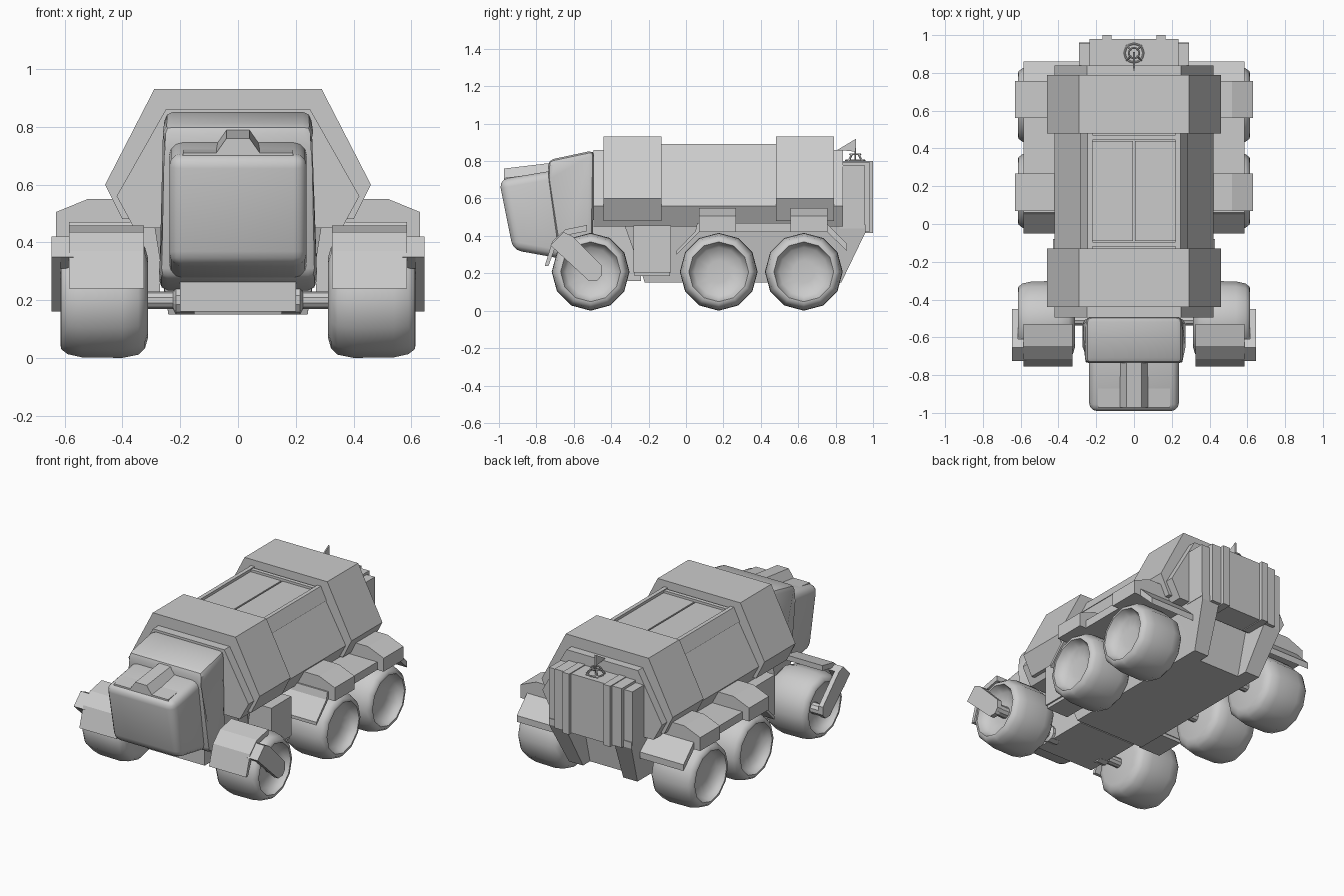
import bpy, bmesh, math
from mathutils import Vector

if "Cube" in bpy.data.objects:
    bpy.data.objects.remove(bpy.data.objects["Cube"])


def finish(name, bm, mirror=False, smooth=None):
    bmesh.ops.recalc_face_normals(bm, faces=bm.faces)
    me = bpy.data.meshes.new(name)
    bm.to_mesh(me)
    bm.free()
    ob = bpy.data.objects.new(name, me)
    bpy.context.collection.objects.link(ob)
    if smooth:
        bpy.ops.object.select_all(action='DESELECT')
        ob.select_set(True)
        bpy.context.view_layer.objects.active = ob
        bpy.ops.object.shade_smooth_by_angle(angle=math.radians(smooth))
    if mirror:
        ob.modifiers.new("Mirror", 'MIRROR')
    return ob


def prism(name, pts, axis, a, b, mirror=False, bevel=0, segs=1, smooth=None, taper=None):
    """Extrude a profile: axis 'x' takes (y, z) points, axis 'y' takes (x, z)."""
    bm = bmesh.new()
    ring = lambda t: [bm.verts.new((t, p, q) if axis == 'x' else (p, t, q)) for p, q in pts]
    r0, r1 = ring(a), ring(b)
    bm.faces.new(r0)
    bm.faces.new(r1[::-1])
    n = len(pts)
    for i in range(n):
        bm.faces.new((r0[i], r0[(i + 1) % n], r1[(i + 1) % n], r1[i]))
    if taper:
        for v in bm.verts:
            taper(v)
    bmesh.ops.recalc_face_normals(bm, faces=bm.faces)
    if bevel:
        bmesh.ops.bevel(bm, geom=bm.edges[:], offset=bevel, segments=segs,
                        profile=0.5, affect='EDGES', clamp_overlap=True)
    return finish(name, bm, mirror, smooth)


def box(name, x, y, z, **kw):
    return prism(name, [(y[0], z[0]), (y[1], z[0]), (y[1], z[1]), (y[0], z[1])], 'x', *x, **kw)


def lathe(name, prof, y, z, sides, smooth=None):
    """Spin (x, radius) points around an x-directed axle; mirrored."""
    bm = bmesh.new()
    rings = []
    for x, r in prof:
        rings.append([bm.verts.new((x, y + r * math.sin(2 * math.pi * i / sides),
                                    z - r * math.cos(2 * math.pi * i / sides))) for i in range(sides)])
    for r0, r1 in zip(rings, rings[1:]):
        for i in range(sides):
            j = (i + 1) % sides
            bm.faces.new((r0[i], r0[j], r1[j], r1[i]))
    bm.faces.new(rings[0])
    bm.faces.new(rings[-1][::-1])
    return finish(name, bm, True, smooth)


def strut(name, p, q, r):
    p, q = Vector(p), Vector(q)
    bm = bmesh.new()
    bmesh.ops.create_cone(bm, cap_ends=True, segments=6, radius1=r, radius2=r, depth=(q - p).length)
    bm.transform((q - p).to_track_quat('Z', 'Y').to_matrix().to_4x4())
    bmesh.ops.translate(bm, verts=bm.verts, vec=(p + q) / 2)
    return finish(name, bm)


def sym(half):
    return half + [(-x, z) for x, z in reversed(half)]


# Hull and its two raised bands
prism("hull", sym([(0.36, 0.45), (0.42, 0.56), (0.25, 0.86)]), 'y', -0.495, 0.84)
for name, y0, y1 in (("front_band", -0.44, -0.13), ("rear_band", 0.48, 0.79)):
    prism(name, sym([(0.40, 0.48), (0.46, 0.60), (0.29, 0.93)]), 'y', y0, y1)

# Roof hatch: side rails, cross bars, two doors
prism("roof_rail", [(0.22, 0.85), (0.22, 0.89), (0.245, 0.89), (0.285, 0.81)], 'y', -0.13, 0.48, mirror=True)
for name, y0 in (("front_crossbar", -0.12), ("rear_crossbar", 0.445)):
    box(name, (-0.22, 0.22), (y0, y0 + 0.025), (0.85, 0.885))
box("roof_door", (0.005, 0.22), (-0.09, 0.44), (0.85, 0.873), mirror=True)


# Chassis, narrower at the bottom, with rear rails around a recess
def narrow(v):
    if v.co.z < 0.2:
        v.co.x *= 0.83


prism("chassis", [(-0.33, 0.46), (-0.22, 0.15), (0.76, 0.15), (0.80, 0.46)], 'x', -0.29, 0.29, taper=narrow)
prism("rear_rail", [(0.70, 0.46), (0.70, 0.15), (0.83, 0.15), (0.96, 0.42), (0.96, 0.46)], 'x',
      0.17, 0.29, mirror=True, taper=narrow)
box("front_subframe", (-0.20, 0.20), (-0.62, -0.24), (0.16, 0.45))
box("side_tank", (0.27, 0.43), (-0.28, -0.08), (0.205, 0.455), mirror=True)
box("side_tank_base", (0.27, 0.42), (-0.275, -0.085), (0.185, 0.205), mirror=True)


# Cab, nose and brow
def cab_top(v):
    if v.co.z > 0.79:
        v.co.x *= 0.93


prism("cab", [(-0.49, 0.858), (-0.738, 0.805), (-0.735, 0.71), (-0.675, 0.28), (-0.50, 0.225)],
      'x', -0.273, 0.273, bevel=0.03, segs=2, smooth=35, taper=cab_top)
prism("nose", [(-0.62, 0.765), (-1.0, 0.70), (-0.925, 0.325), (-0.62, 0.27)],
      'x', -0.238, 0.238, bevel=0.045, segs=3, smooth=40)


def slope_back(v):
    if v.co.y < -0.9:
        v.co.z -= 0.0


for name, half in (("brow_plate", [(0.20, 0.69), (0.19, 0.745)]),
                   ("brow_ridge", [(0.085, 0.69), (0.075, 0.745), (0.04, 0.795)])):
    ob = prism(name, sym(half), 'y', -0.972, -0.68)
    for v in ob.data.vertices:
        if v.co.y < -0.9:
            v.co.z -= 0.035

# Wheels and axles
tyre = [(0.312, 0.14), (0.322, 0.175), (0.345, 0.197), (0.40, 0.208), (0.54, 0.206), (0.59, 0.195),
        (0.612, 0.178), (0.615, 0.160), (0.595, 0.152), (0.565, 0.13), (0.555, 0.06)]
for name, y in (("front", -0.51), ("middle", 0.175), ("rear", 0.63)):
    lathe(name + "_wheel", tyre, y, 0.208, 12, smooth=50)
    lathe(name + "_axle", [(0.15, 0.05), (0.215, 0.05), (0.225, 0.03), (0.33, 0.03)], y, 0.20, 10)

# Front mudguards with outer arms reaching the hubs
prism("front_mudguard", [(-0.755, 0.24), (-0.715, 0.37), (-0.645, 0.435), (-0.53, 0.458),
                         (-0.53, 0.425), (-0.63, 0.405), (-0.695, 0.35), (-0.735, 0.24)],
      'x', 0.325, 0.585, mirror=True)
prism("front_arm", [(-0.725, 0.35), (-0.655, 0.42), (-0.61, 0.40), (-0.45, 0.24), (-0.45, 0.19),
                    (-0.475, 0.16), (-0.52, 0.16)], 'x', 0.615, 0.645, mirror=True)
prism("front_arm_bridge", [(-0.725, 0.35), (-0.655, 0.42), (-0.61, 0.40), (-0.67, 0.31)],
      'x', 0.57, 0.62, mirror=True)
lathe("front_hub", [(0.54, 0.035), (0.63, 0.035)], -0.485, 0.20, 10)

# Rear mudguards: sloped plate over both wheels, raised caps
prism("rear_guard_plate", [(-0.05, 0.32), (0.05, 0.425), (0.06, 0.47), (0.75, 0.47), (0.86, 0.36),
                           (0.86, 0.32), (0.755, 0.42), (0.07, 0.42), (-0.05, 0.30)],
      'x', 0.28, 0.585, mirror=True)
for name, y in (("middle_guard_cap", 0.07), ("rear_guard_cap", 0.56)):
    prism(name, [(0.36, 0.42), (0.36, 0.55), (0.52, 0.55), (0.63, 0.505), (0.63, 0.42)],
          'y', y, y + 0.197, mirror=True)

# Rear pack with ribs
box("rear_pack", (-0.235, 0.235), (0.82, 0.98), (0.42, 0.795))
box("rear_pack_side", (-0.292, 0.292), (0.82, 0.955), (0.44, 0.78))
box("rear_pack_rib", (0.12, 0.168), (0.83, 1.0), (0.415, 0.80), mirror=True)

# Antenna: four-legged stand, ring and pointed fin
for i in range(4):
    a = math.pi / 4 + i * math.pi / 2
    c, s = math.cos(a), math.sin(a)
    strut("antenna_leg", (0.055 * c, 0.905 + 0.055 * s, 0.79), (0.025 * c, 0.905 + 0.025 * s, 0.838), 0.006)
for r, z in ((0.05, 0.803), (0.028, 0.836)):
    bpy.ops.mesh.primitive_torus_add(major_segments=12, minor_segments=6, major_radius=r,
                                     minor_radius=0.005, location=(0, 0.905, z))
    bpy.context.object.name = "antenna_ring"
strut("antenna_post", (0, 0.905, 0.79), (0, 0.905, 0.87), 0.005)
prism("antenna_fin", [(0.81, 0.86), (0.91, 0.92), (0.91, 0.85)], 'x', -0.004, 0.004)
